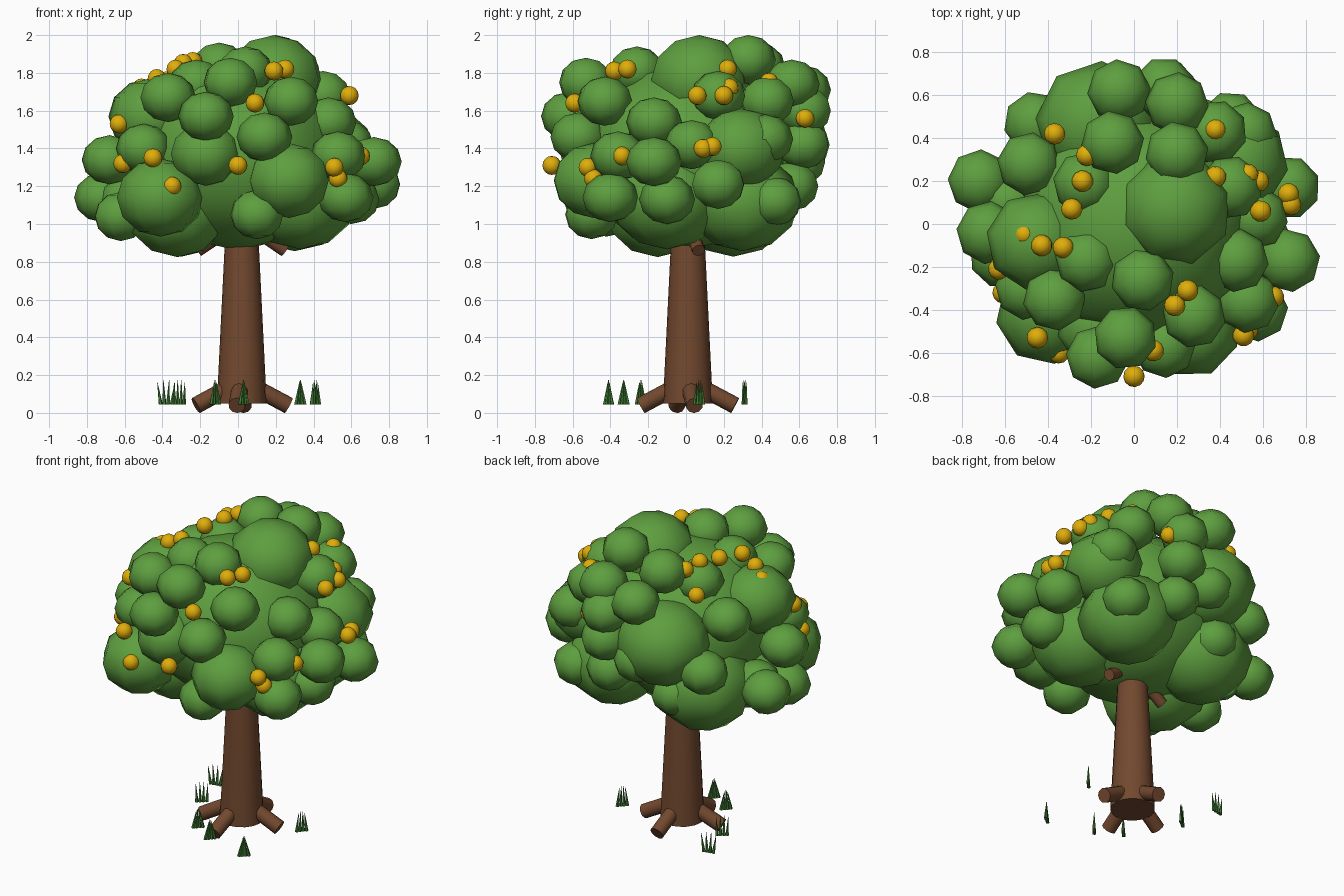
import bpy, bmesh, math, random
from mathutils import Vector, Matrix

random.seed(4)

def material(name, rgb):
    m = bpy.data.materials.new(name)
    m.diffuse_color = (*rgb, 1)
    return m

BARK = material("bark_brown", (0.17, 0.066, 0.028))
LEAF = material("leaf_green", (0.112, 0.345, 0.05))
FRUIT = material("fruit_gold", (0.74, 0.42, 0.003))
GRASS = material("grass_green", (0.055, 0.21, 0.035))

def finish(bm, name, mat, angle):
    me = bpy.data.meshes.new(name)
    bm.to_mesh(me)
    bm.free()
    ob = bpy.data.objects.new(name, me)
    bpy.context.collection.objects.link(ob)
    me.materials.append(mat)
    bpy.ops.object.select_all(action='DESELECT')
    ob.select_set(True)
    bpy.context.view_layer.objects.active = ob
    bpy.ops.object.shade_smooth_by_angle(angle=math.radians(angle))

def ball(bm, c, r, squash=0.88, seg=8, rings=6):
    mat = (Matrix.Translation(c) @ Matrix.Rotation(random.uniform(0, 0.78), 4, 'Z')
           @ Matrix.Diagonal((r, r, r * squash, 1)))
    bmesh.ops.create_uvsphere(bm, u_segments=seg, v_segments=rings, radius=1, matrix=mat)

def rod(bm, a, b, r1, r2, seg=10):
    a, b = Vector(a), Vector(b)
    mat = Matrix.Translation((a + b) / 2) @ (b - a).to_track_quat('Z', 'Y').to_matrix().to_4x4()
    bmesh.ops.create_cone(bm, cap_ends=True, segments=seg, radius1=r1, radius2=r2,
                          depth=(b - a).length, matrix=mat)

def around(deg):
    t = math.radians(deg)
    return Vector((math.cos(t), math.sin(t), 0))

FOOT = Vector((0.02, 0.01, 0))
UP = Vector((0, 0, 1))

# Trunk
bm = bmesh.new()
rod(bm, FOOT + UP * 0.05, FOOT + UP * 1.1, 0.132, 0.08, 16)
finish(bm, "trunk", BARK, 40)

# Four roots spread around the foot
bm = bmesh.new()
for deg in (8, 88, 194, 264):
    u = around(deg)
    rod(bm, FOOT + u * 0.05 + UP * 0.145, FOOT + u * 0.25 + UP * 0.039, 0.045, 0.045)
finish(bm, "roots", BARK, 40)

# Branch stubs below the crown
bm = bmesh.new()
for deg in (14, 182):
    u = around(deg)
    rod(bm, FOOT + u * 0.04 + UP * 0.99, FOOT + u * 0.235 + UP * 0.86, 0.035, 0.035)
finish(bm, "branches", BARK, 40)

# Crown: large masses
crown = bmesh.new()
for x, y, z, r in [
    (0, 0, 1.36, 0.57), (-0.3, 0.25, 1.1, 0.31), (-0.32, -0.15, 1.08, 0.29),
    (0.33, -0.1, 1.13, 0.3), (0.3, 0.3, 1.12, 0.3), (0.19, 0.07, 1.765, 0.267),
    (-0.17, 0.47, 1.42, 0.29), (0.48, 0.29, 1.4, 0.24), (-0.46, -0.08, 1.57, 0.23),
    (-0.41, -0.42, 1.14, 0.235), (0.27, -0.49, 1.23, 0.225), (-0.17, -0.48, 1.37, 0.19)]:
    ball(crown, (x, y, z), r)

# Crown: small clumps, upper half then lower half
for x, y, z in [
    (-0.1, 0.38, 1.83), (-0.07, 0.62, 1.71), (0.2, 0.33, 1.87), (0.2, 0.56, 1.74),
    (-0.49, 0.28, 1.58), (-0.23, 0.19, 1.73), (-0.22, -0.17, 1.74), (-0.37, -0.35, 1.67),
    (0.04, -0.26, 1.81), (-0.04, -0.53, 1.75), (0.28, -0.43, 1.65), (0.48, -0.17, 1.54),
    (-0.17, -0.62, 1.57), (0.14, -0.57, 1.46), (0.38, 0.43, 1.65), (0.45, 0.17, 1.68),
    (0.14, 0.63, 1.6), (0.72, -0.17, 1.33), (0.72, 0.17, 1.21), (0.57, -0.4, 1.14),
    (-0.72, 0.2, 1.14), (-0.68, -0.04, 1.34), (-0.62, -0.15, 1.04), (-0.46, 0.47, 1.3),
    (0.52, 0.42, 1.45), (0.1, -0.5, 1.05), (0.53, -0.36, 1.36), (-0.5, -0.3, 1.4),
    (-0.07, 0.6, 1.33), (0.15, 0.62, 1.42), (0.15, 0.56, 1.2), (0.45, 0.47, 1.12),
    (-0.24, 0.45, 1.1), (-0.58, 0.1, 1.13), (0.57, 0.03, 1.42), (0.6, -0.1, 1.13)]:
    ball(crown, (x, y, z), 0.148)
finish(crown, "crown", LEAF, 60)

# Fruit seated on the crown
bm = bmesh.new()
for x, y, z in [
    (-0.37, 0.42, 1.76), (-0.22, 0.32, 1.85), (-0.24, 0.2, 1.86), (-0.29, 0.07, 1.85),
    (-0.51, -0.05, 1.72), (-0.43, -0.1, 1.77), (-0.33, -0.11, 1.82), (0.38, 0.44, 1.75),
    (0.38, 0.22, 1.82), (0.53, 0.23, 1.72), (0.58, 0.2, 1.68), (0.59, 0.06, 1.68),
    (0.72, 0.14, 1.41), (0.73, 0.09, 1.4), (0.25, -0.31, 1.82), (0.19, -0.38, 1.81),
    (0.09, -0.59, 1.64), (0, -0.71, 1.31), (-0.61, -0.32, 1.32), (-0.63, -0.21, 1.53),
    (-0.45, -0.53, 1.35), (-0.35, -0.6, 1.2), (0.65, -0.34, 1.36), (0.51, -0.52, 1.3),
    (0.53, -0.49, 1.24), (0.26, 0.63, 1.56)]:
    ball(bm, (x, y, z), 0.05, 1, 12, 8)
finish(bm, "fruit", FRUIT, 60)

# Grass tufts: rows of thin blades, fanning out or closing toward the tip
bm = bmesh.new()
for x, y, lean in [(-0.38, 0.31, 1.6), (-0.31, 0.07, 1.2), (-0.12, -0.24, 0.3),
                   (0.03, -0.33, 0.2), (0.33, -0.41, 0.2), (0.41, 0.07, 0.6)]:
    u = around(random.uniform(10, 50)) * 0.02
    for i in (-1.5, -0.5, 0.5, 1.5):
        rod(bm, Vector((x, y, 0.045)) + u * i,
            Vector((x, y, 0.18 - 0.012 * abs(i))) + u * i * lean, 0.011, 0.001, 5)
finish(bm, "grass_tufts", GRASS, 30)
